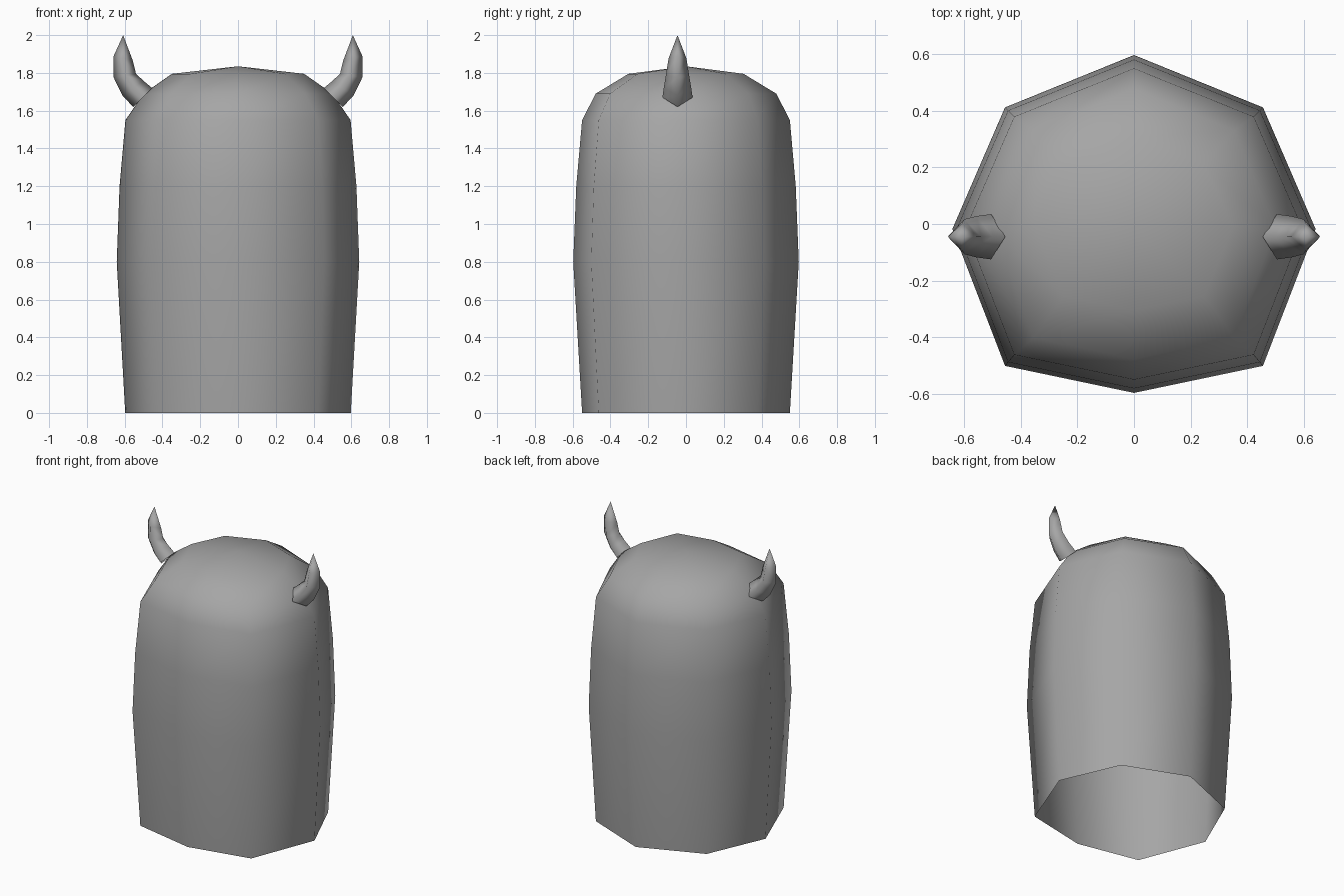
import bpy
import bmesh

cube = bpy.data.objects.get("Cube")
if cube:
    bpy.data.objects.remove(cube, do_unlink=True)

grey = bpy.data.materials.new("plain grey")
grey.use_nodes = True
colour = (0.38, 0.38, 0.38, 1)
grey.diffuse_color = colour
grey.node_tree.nodes["Principled BSDF"].inputs["Base Color"].default_value = colour


def loft(name, rings, tip):
    """Skin a list of closed rings, end in a point, leave the first ring open."""
    bm = bmesh.new()
    loops = [[bm.verts.new(p) for p in ring] for ring in rings]
    n = len(loops[0])
    for a, b in zip(loops, loops[1:]):
        for i in range(n):
            j = (i + 1) % n
            bm.faces.new((a[i], a[j], b[j], b[i]))
    top = bm.verts.new(tip)
    for i in range(n):
        bm.faces.new((loops[-1][i], loops[-1][(i + 1) % n], top))
    # Face every polygon outward from the axis of the part
    bmesh.ops.recalc_face_normals(bm, faces=bm.faces)
    if sum(f.normal.z for f in bm.faces if top in f.verts) < 0:
        bmesh.ops.reverse_faces(bm, faces=bm.faces)
    for f in bm.faces:
        f.smooth = True
    mesh = bpy.data.meshes.new(name)
    bm.to_mesh(mesh)
    bm.free()
    mesh.materials.append(grey)
    obj = bpy.data.objects.new(name, mesh)
    bpy.context.collection.objects.link(obj)
    return obj


# Body: an eight-sided shell, open below, with a fuller front
outline = [(0, -1), (0.71, -0.84), (1, -0.03), (0.71, 0.69),
           (0, 1), (-0.71, 0.69), (-1, -0.03), (-0.71, -0.84)]
# height, half width, half depth
levels = [(0, 0.597, 0.55), (0.8, 0.642, 0.597), (1.2, 0.627, 0.581),
          (1.55, 0.596, 0.55), (1.69, 0.5, 0.478), (1.795, 0.35, 0.305)]
loft("body", [[(x * w, y * d, z) for x, y in outline] for z, w, d in levels],
     (0, 0, 1.835))

# Horns: four-sided, curving out and then up
HORN_Y = -0.045
# inner x, inner z, outer x, outer z, half thickness
horn = [(0.455, 1.72, 0.555, 1.62, 0.08), (0.5, 1.758, 0.612, 1.68, 0.073),
        (0.54, 1.795, 0.658, 1.775, 0.062), (0.557, 1.865, 0.658, 1.89, 0.047)]
for name, side in (("left_horn", 1), ("right_horn", -1)):
    rings = []
    for xi, zi, xo, zo, t in horn:
        xm, zm = (xi + xo) / 2, (zi + zo) / 2
        rings.append([(side * xi, HORN_Y, zi), (side * xm, HORN_Y - t, zm),
                      (side * xo, HORN_Y, zo), (side * xm, HORN_Y + t, zm)])
    loft(name, rings, (side * 0.608, HORN_Y, 2.0))
